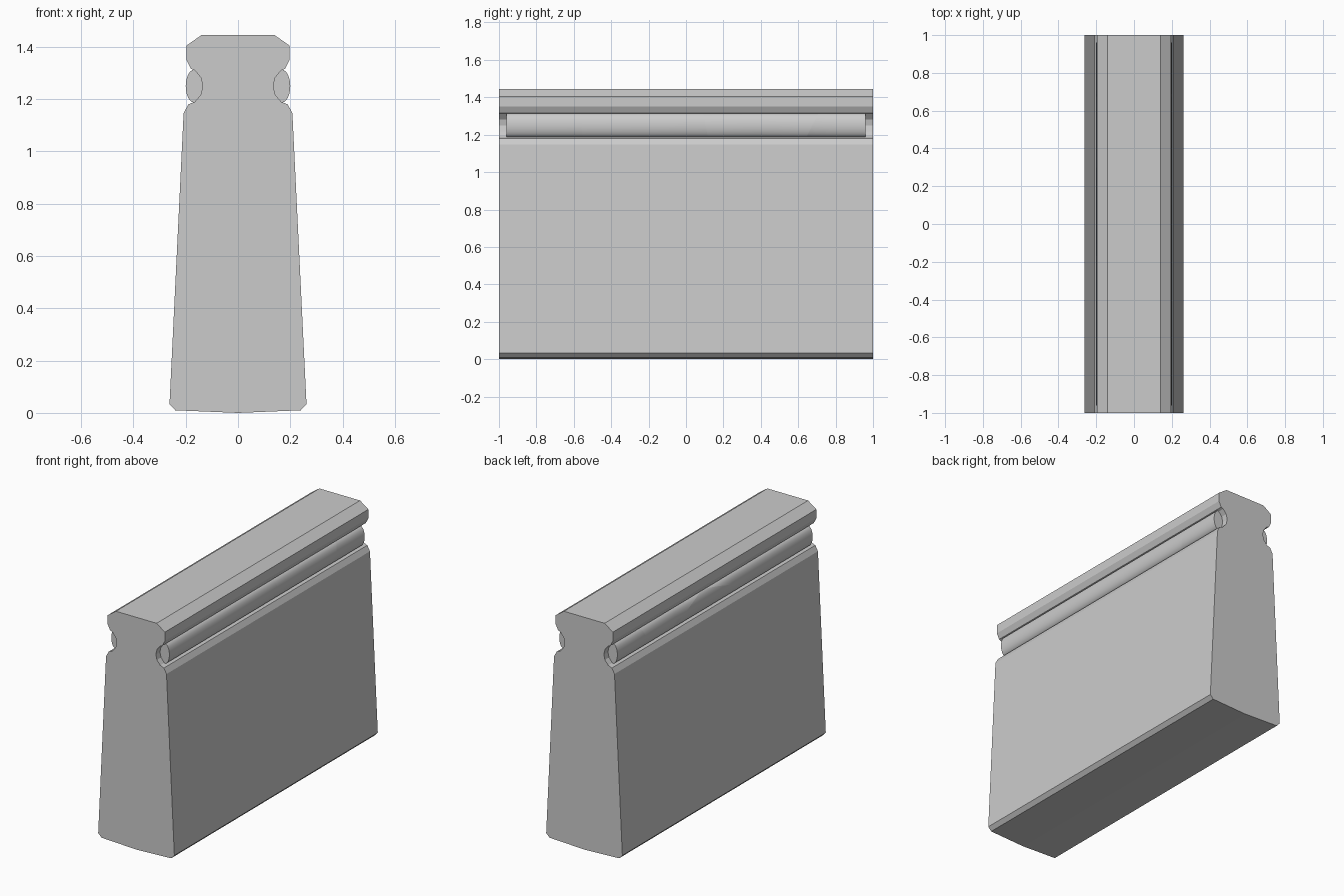
import bpy, bmesh, math
from mathutils import Vector

if "Cube" in bpy.data.objects:
    bpy.data.objects.remove(bpy.data.objects["Cube"])

# Half profile (x, z) of the barrier from bottom centre to top
HALF = [(0.24, 0.01), (0.262, 0.033), (0.208, 1.147), (0.19, 1.18), (0.165, 1.19),
        (0.142, 1.218), (0.135, 1.25), (0.142, 1.282), (0.165, 1.31), (0.18, 1.316),
        (0.197, 1.35), (0.197, 1.405), (0.14, 1.445)]
BODY = [(0, 0)] + HALF + [(-x, z) for x, z in reversed(HALF)]


def extrude(profile, y0, y1):
    """Closed prism along y from an (x, z) profile."""
    bm = bmesh.new()
    a = [bm.verts.new((x, y0, z)) for x, z in profile]
    b = [bm.verts.new((x, y1, z)) for x, z in profile]
    n = len(profile)
    bm.faces.new(a)
    bm.faces.new(b[::-1])
    for i in range(n):
        j = (i + 1) % n
        bm.faces.new((a[j], a[i], b[i], b[j]))
    bmesh.ops.recalc_face_normals(bm, faces=bm.faces)
    return bm


def rod_profile(side):
    return [(side * 0.1675 + 0.0325 * math.cos(t), 1.25 + 0.063 * math.sin(t))
            for t in (2 * math.pi * i / 24 for i in range(24))]


# Fracture seeds: fine cells near the right face, coarse ones near the left
RIGHT = [(-0.75, 1.12), (-0.35, 1.15), (0.0, 1.15), (0.24, 1.2), (0.56, 1.22), (0.72, 1.14),
         (0.93, 1.14), (-0.87, 0.72), (-0.64, 0.7), (-0.4, 0.74), (-0.2, 0.85), (-0.02, 0.93),
         (0.13, 0.96), (0.02, 0.58), (-0.28, 0.54), (-0.4, 0.36), (-0.18, 0.33), (-0.06, 0.48),
         (-0.85, 0.15), (-0.3, 0.12), (0.2, 0.12), (0.35, 0.48), (0.33, 0.8),
         (0.42, 1.0), (0.68, 0.86), (0.65, 0.5), (0.92, 0.48), (0.8, 0.05)]
LEFT = [(-0.7, 0.75), (-0.5, 0.2), (0.1, 0.9), (0.3, 0.25), (0.75, 0.8), (0.8, 0.2)]
SEEDS = [Vector((0.2, y, z)) for y, z in RIGHT] + [Vector((-0.15, y, z)) for y, z in LEFT]


def shatter(source, name, smooth=False):
    """Cut a solid into Voronoi shards, one object per cell."""
    for seed in SEEDS:
        bm = source.copy()
        for other in sorted(SEEDS, key=lambda p: (p - seed).length):
            if other == seed or not bm.faces:
                continue
            bmesh.ops.bisect_plane(bm, geom=bm.verts[:] + bm.edges[:] + bm.faces[:], dist=1e-6,
                                   plane_co=(seed + other) / 2, plane_no=other - seed,
                                   clear_outer=True)
            rim = [e for e in bm.edges if e.is_boundary]
            if rim:
                bmesh.ops.holes_fill(bm, edges=rim, sides=0)
        if bm.faces:
            bmesh.ops.recalc_face_normals(bm, faces=bm.faces)
            mesh = bpy.data.meshes.new(name)
            bm.to_mesh(mesh)
            obj = bpy.data.objects.new(name, mesh)
            bpy.context.collection.objects.link(obj)
            if smooth:
                bpy.ops.object.select_all(action='DESELECT')
                obj.select_set(True)
                bpy.context.view_layer.objects.active = obj
                bpy.ops.object.shade_smooth_by_angle(angle=math.radians(35))
        bm.free()
    source.free()


# Wall body
shatter(extrude(BODY, -1, 1), "wall_shard")

# Round mouldings under the cap on both sides
for side, label in ((1, "right"), (-1, "left")):
    shatter(extrude(rod_profile(side), -0.96, 0.96), label + "_moulding_piece", smooth=True)
